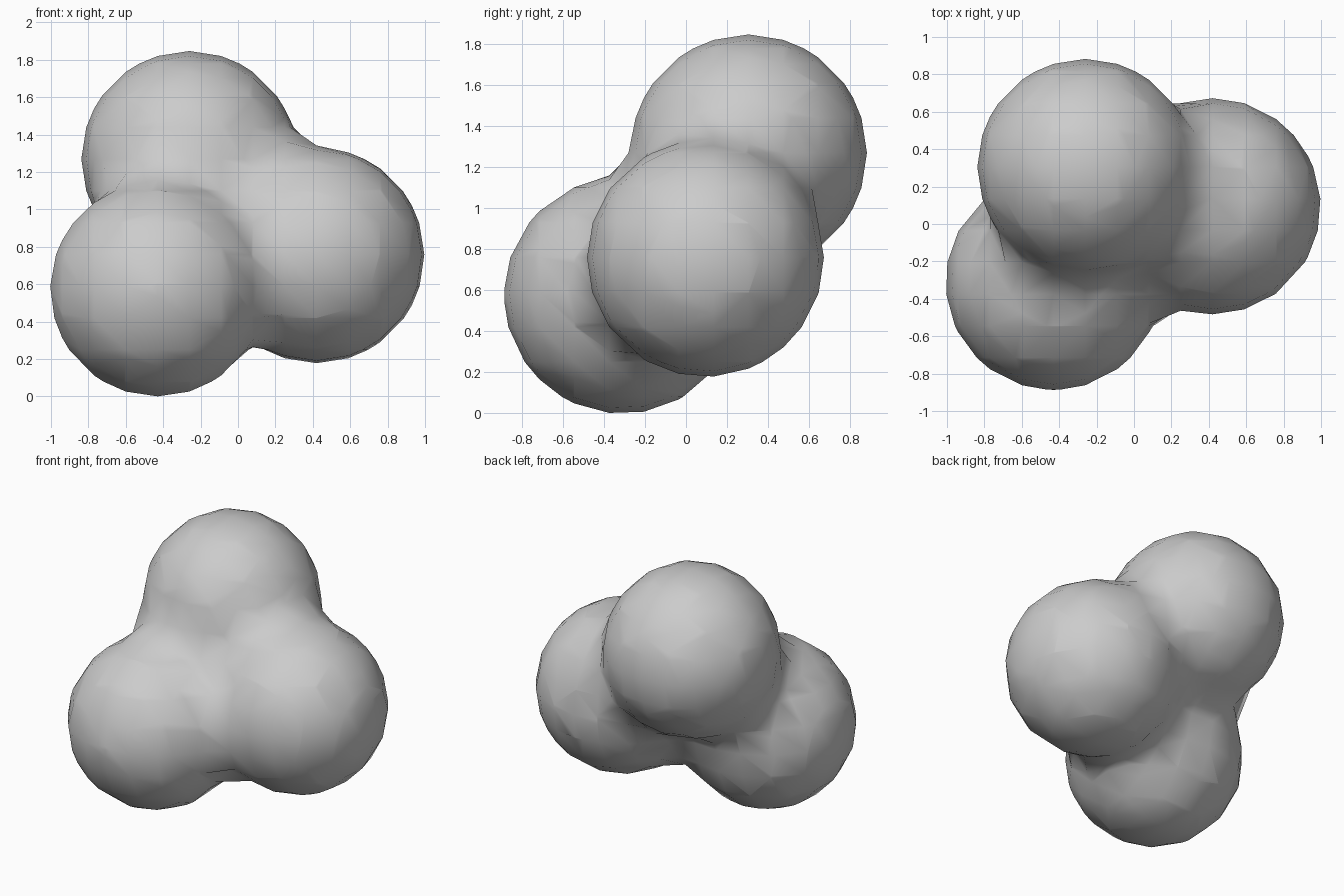
import bpy
from mathutils import Vector

if "Cube" in bpy.data.objects:
    bpy.data.objects.remove(bpy.data.objects["Cube"])

# Three equal balls that melt into each other: upper back, right, lower front left
centres = [Vector((-0.26, 0.305, 1.27)), Vector((0.42, 0.095, 0.755)), Vector((-0.43, -0.31, 0.575))]
RADIUS = 0.81  # influence radius; the visible surface lies at about 0.577
STEP = 0.17
half_step = Vector((STEP, STEP, STEP)) / 2

meta = bpy.data.metaballs.new("blob_source")
meta.resolution = STEP
meta.render_resolution = STEP
meta.threshold = 0.6
for c in centres:
    ball = meta.elements.new(type='BALL')
    ball.co = c - centres[0] + half_step
    ball.radius = RADIUS
    ball.stiffness = 5.0
source = bpy.data.objects.new("blob_source", meta)
source.location = centres[0] - half_step
bpy.context.collection.objects.link(source)
bpy.context.view_layer.update()

# Bake the merged surface into a smooth mesh
deps = bpy.context.evaluated_depsgraph_get()
mesh = bpy.data.meshes.new_from_object(source.evaluated_get(deps))
mesh.transform(source.matrix_world)
bpy.data.objects.remove(source)
mesh.name = "three_lobed_blob"
mesh.shade_smooth()
blob = bpy.data.objects.new("three_lobed_blob", mesh)
bpy.context.collection.objects.link(blob)

# Rest the lowest point on the ground
low = min(v.co.z for v in mesh.vertices)
for v in mesh.vertices:
    v.co.z -= low
